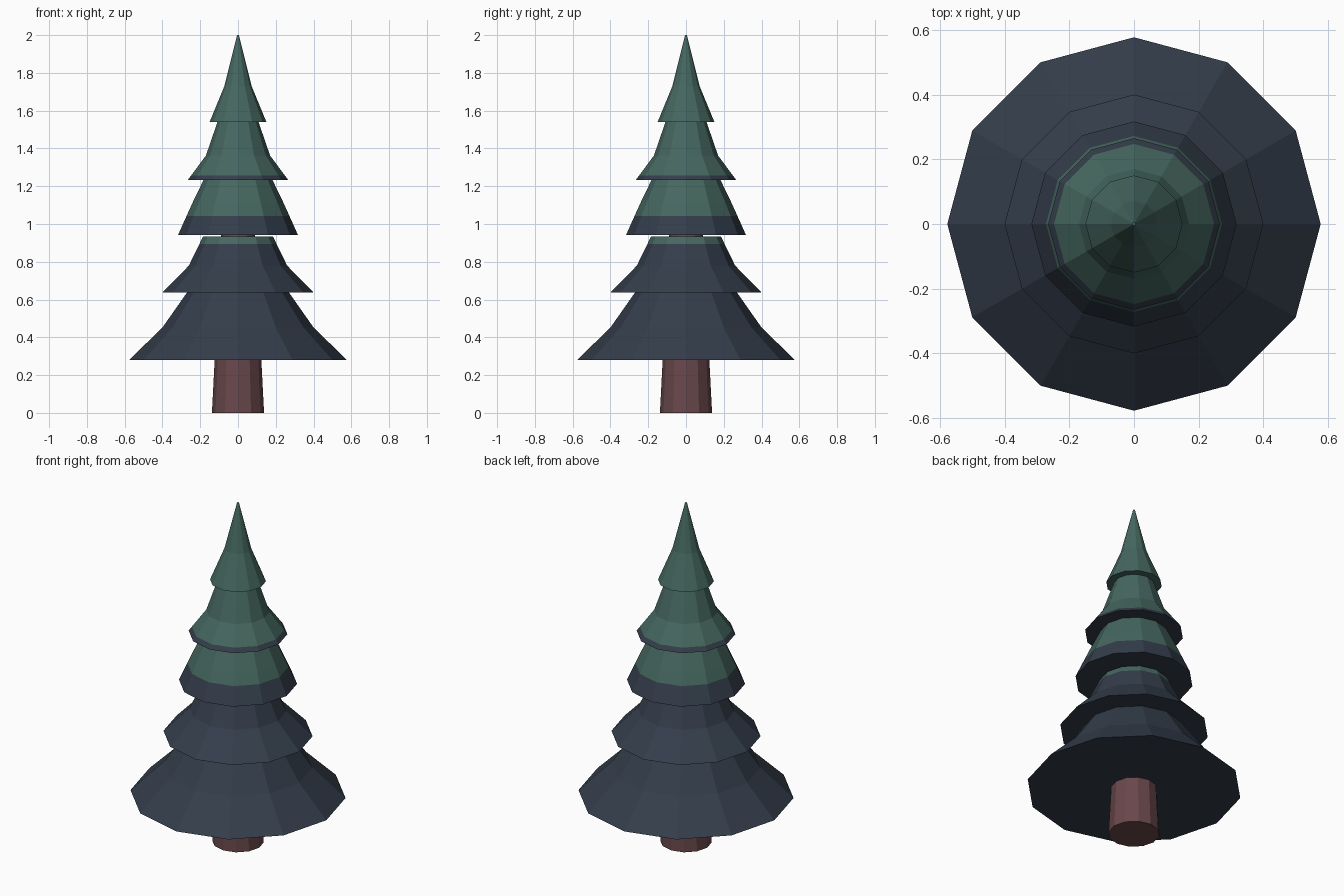
import bpy, bmesh, math

if "Cube" in bpy.data.objects:
    bpy.data.objects.remove(bpy.data.objects["Cube"])

SIDES = 12


def material(name, rgb):
    m = bpy.data.materials.new(name)
    m.diffuse_color = (*rgb, 1)
    m.use_nodes = True
    m.node_tree.nodes["Principled BSDF"].inputs["Base Color"].default_value = m.diffuse_color
    return m


green = material("pine green", (0.060, 0.135, 0.115))
navy = material("dark navy", (0.034, 0.047, 0.070))
bark = material("red brown bark", (0.140, 0.064, 0.070))


def lathe(name, profile, mats, split=None):
    """Capped 12-sided solid from (radius, z) points; faces above split use the second material."""
    bm = bmesh.new()
    rings = []
    for r, z in profile:
        rings.append([bm.verts.new((r * math.cos(a), r * math.sin(a), z))
                      for a in (2 * math.pi * i / SIDES for i in range(SIDES))])
    for lo, hi in zip(rings, rings[1:]):
        for i in range(SIDES):
            j = (i + 1) % SIDES
            bm.faces.new((lo[i], lo[j], hi[j], hi[i]))
    bm.faces.new(rings[0][::-1])
    bm.faces.new(rings[-1])
    if split is not None:
        # Cut the colour line, then colour by height
        bmesh.ops.bisect_plane(bm, geom=bm.verts[:] + bm.edges[:] + bm.faces[:],
                               plane_co=(0, 0, split), plane_no=(0, 0, 1))
        for f in bm.faces:
            f.material_index = int(f.calc_center_median().z > split)
    mesh = bpy.data.meshes.new(name)
    bm.to_mesh(mesh)
    bm.free()
    for m in mats:
        mesh.materials.append(m)
    bpy.context.collection.objects.link(bpy.data.objects.new(name, mesh))


# Trunk, visible again in the gap below the third tier
lathe("trunk", [(0.138, 0), (0.089, 0.95)], [bark])

# Branch tiers, bottom to top
lathe("branch_tier_1", [(0.577, 0.28), (0.40, 0.452), (0.268, 0.64)], [navy])
lathe("branch_tier_2", [(0.40, 0.637), (0.26, 0.78), (0.185, 0.934)], [navy, green], 0.895)
lathe("branch_tier_3", [(0.317, 0.943), (0.242, 1.11), (0.18, 1.238)], [navy, green], 1.043)
lathe("branch_tier_4", [(0.265, 1.234), (0.17, 1.362), (0.107, 1.545)], [navy, green], 1.258)
lathe("branch_tier_5", [(0.15, 1.541), (0.072, 1.73), (0.005, 2.0)], [green])
